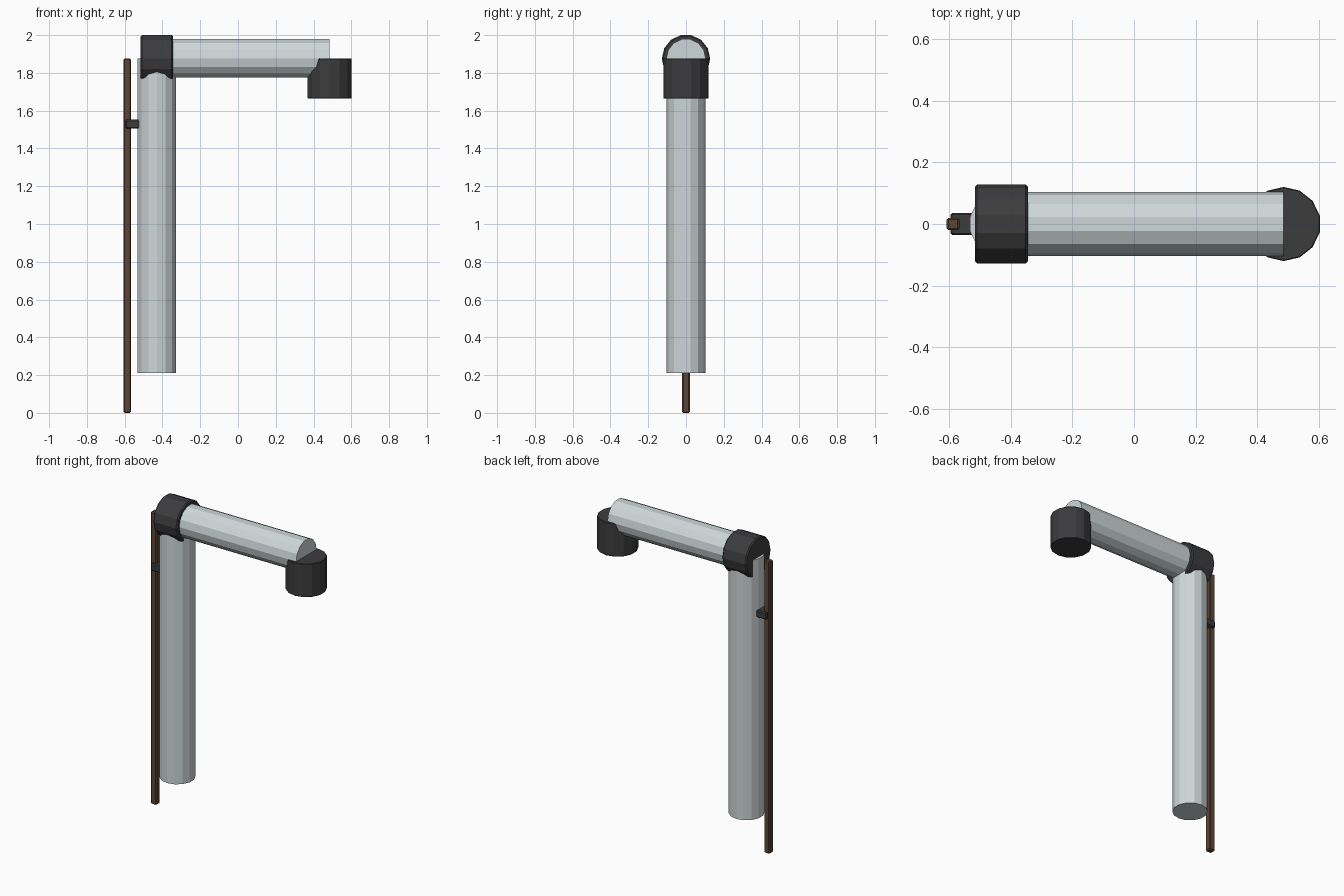
import bpy
from math import pi

if "Cube" in bpy.data.objects:
    bpy.data.objects.remove(bpy.data.objects["Cube"])

SIDES = 14
JOINT_X, SPOUT_X, JOINT_Z = -0.43, 0.485, 1.877


def material(name, rgb):
    m = bpy.data.materials.new(name)
    m.diffuse_color = (*rgb, 1)
    m.use_nodes = True
    m.node_tree.nodes["Principled BSDF"].inputs["Base Color"].default_value = m.diffuse_color
    return m


METAL = material("pale_metal", (0.62, 0.68, 0.69))
DARK = material("dark_rubber", (0.045, 0.045, 0.048))
WOOD = material("brown_wood", (0.11, 0.062, 0.035))


def finish(obj, name, mat, bevel):
    obj.name = name
    obj.data.materials.append(mat)
    if bevel:
        mod = obj.modifiers.new("edge_bevel", 'BEVEL')
        mod.width = bevel
        mod.segments = 1
        mod.limit_method = 'ANGLE'
        mod.angle_limit = pi / 4
    return obj


def tube(name, mat, radius, start, end, bevel=0):
    # Straight cylinder between two points, along x or along z
    along_x = abs(end[0] - start[0]) > abs(end[2] - start[2])
    length = abs(end[0] - start[0]) if along_x else abs(end[2] - start[2])
    mid = [(a + b) / 2 for a, b in zip(start, end)]
    bpy.ops.mesh.primitive_cylinder_add(
        vertices=SIDES, radius=radius, depth=length, location=mid,
        rotation=(0, pi / 2 if along_x else 0, 0))
    return finish(bpy.context.object, name, mat, bevel)


def box(name, mat, low, high, bevel):
    mid = [(a + b) / 2 for a, b in zip(low, high)]
    bpy.ops.mesh.primitive_cube_add(size=1, location=mid)
    obj = bpy.context.object
    obj.scale = [b - a for a, b in zip(low, high)]
    bpy.ops.object.transform_apply(location=False, rotation=False, scale=True)
    return finish(obj, name, mat, bevel)


# Pipes
tube("upright_pipe", METAL, 0.104, (JOINT_X, 0, 0.212), (JOINT_X, 0, JOINT_Z))
tube("cross_pipe", METAL, 0.104, (JOINT_X, 0, JOINT_Z), (SPOUT_X, 0, JOINT_Z))

# Dark collar around the corner and the downward outlet
tube("corner_collar", DARK, 0.128, (-0.515, 0, 1.875), (-0.344, 0, 1.875), 0.007)
tube("outlet", DARK, 0.12, (SPOUT_X, 0, 1.664), (SPOUT_X, 0, JOINT_Z), 0.003)

# Support pole and the clip that holds the pipe
box("support_pole", WOOD, (-0.607, -0.02, 0), (-0.566, 0.02, 1.876), 0.006)
box("pole_clip", DARK, (-0.595, -0.036, 1.505), (-0.50, 0.036, 1.552), 0.006)
